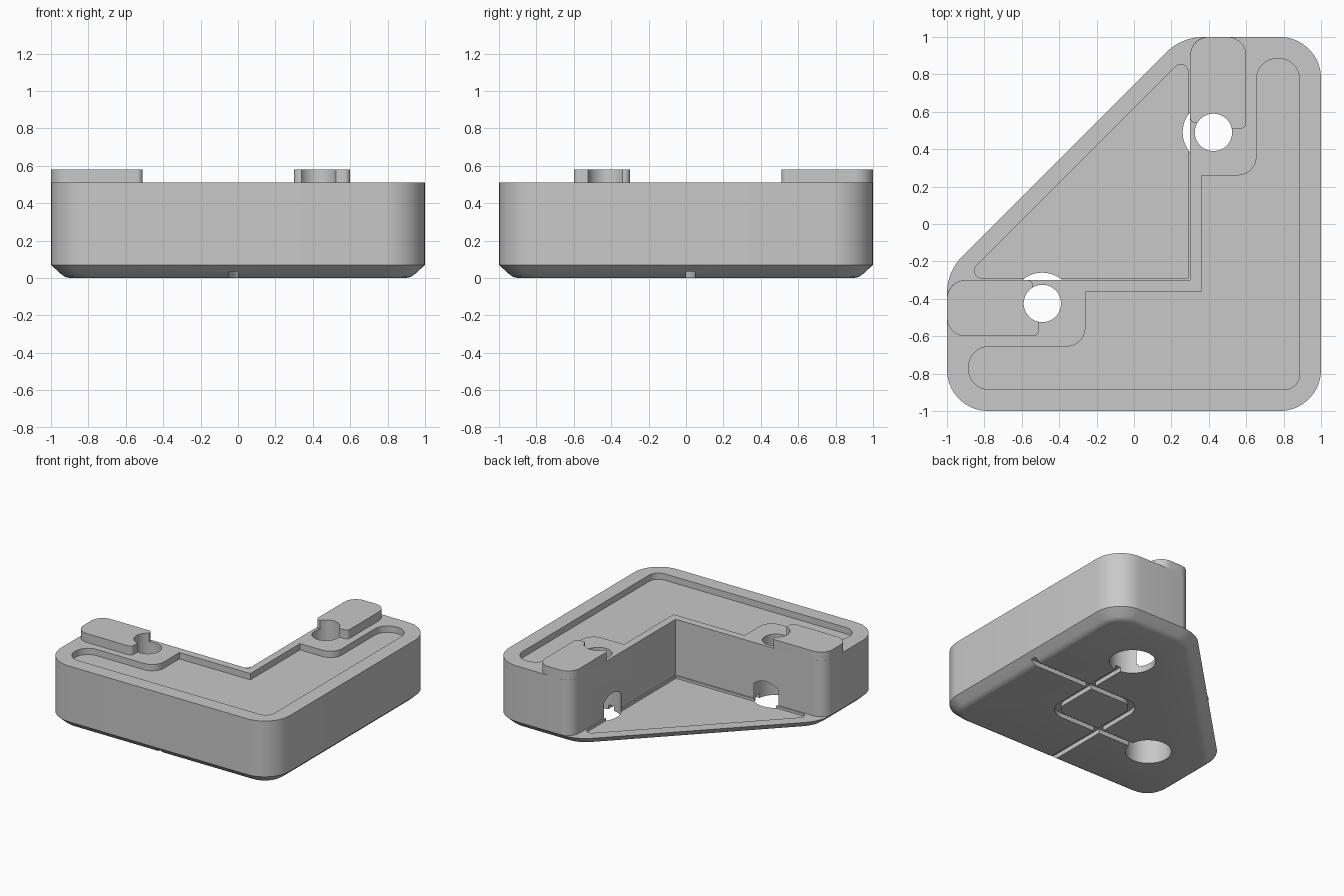
import bpy, bmesh, math
from mathutils import Vector

if "Cube" in bpy.data.objects:
    bpy.data.objects.remove(bpy.data.objects["Cube"])

TOP, PLATE = 0.51, 0.07
HOLES = [(-0.49, -0.425), (0.425, 0.49)]

grey = bpy.data.materials.new("plain grey")
grey.use_nodes = True
grey.diffuse_color = (0.58, 0.58, 0.58, 1)
grey.node_tree.nodes["Principled BSDF"].inputs["Base Color"].default_value = grey.diffuse_color


def swap(points):
    """Reflect across the diagonal y = -x, keeping the winding."""
    return [(-y, -x, *r) for x, y, *r in reversed(points)]


def rounded(corners, steps=10, closed=True):
    """Turn (x, y, radius) corners into a filleted 2D path."""
    path, n = [], len(corners)
    for i, (x, y, *r) in enumerate(corners):
        p = Vector((x, y))
        if not r or (not closed and i in (0, n - 1)):
            path.append(p)
            continue
        a = (Vector(corners[i - 1][:2]) - p).normalized()
        b = (Vector(corners[(i + 1) % n][:2]) - p).normalized()
        half = a.angle(b) / 2
        centre = p + (a + b).normalized() * r[0] / math.sin(half)
        u = p + a * r[0] / math.tan(half) - centre
        v = p + b * r[0] / math.tan(half) - centre
        sweep = math.pi - 2 * half
        for k in range(steps + 1):
            t = sweep * k / steps
            path.append(centre + (u * math.sin(sweep - t) + v * math.sin(t)) / math.sin(sweep))
    return path


def offset(path, d, closed=True):
    """Shift a path to its left by d, with mitred corners."""
    out, n = [], len(path)
    for i, p in enumerate(path):
        e1 = p - path[i - 1] if closed or i else path[1] - p
        e2 = path[(i + 1) % n] - p if closed or i < n - 1 else e1
        n1 = Vector((-e1.y, e1.x)).normalized()
        n2 = Vector((-e2.y, e2.x)).normalized()
        out.append(p + (n1 + n2) * d / (1 + n1.dot(n2)))
    return out


def loft(name, layers):
    """Solid through stacked (outline, z) layers with equal point counts."""
    bm = bmesh.new()
    rings = [[bm.verts.new((p[0], p[1], z)) for p in path] for path, z in layers]
    for lo, hi in zip(rings, rings[1:]):
        for i in range(len(lo)):
            j = (i + 1) % len(lo)
            bm.faces.new((lo[i], lo[j], hi[j], hi[i]))
    bm.faces.new(rings[0][::-1])
    bm.faces.new(rings[-1])
    bmesh.ops.recalc_face_normals(bm, faces=bm.faces)
    mesh = bpy.data.meshes.new(name)
    bm.to_mesh(mesh)
    bm.free()
    mesh.materials.append(grey)
    ob = bpy.data.objects.new(name, mesh)
    bpy.context.collection.objects.link(ob)
    return ob


def prism(name, path, z0, z1):
    return loft(name, [(path, z0), (path, z1)])


def circle(centre, r, n=48):
    return [Vector(centre) + Vector((math.cos(t), math.sin(t))) * r
            for t in (2 * math.pi * k / n for k in range(n))]


def activate(ob):
    bpy.ops.object.select_all(action='DESELECT')
    ob.select_set(True)
    bpy.context.view_layer.objects.active = ob


def cut(ob, cutter):
    activate(ob)
    mod = ob.modifiers.new("cut", 'BOOLEAN')
    mod.operation, mod.solver, mod.object = 'DIFFERENCE', 'EXACT', cutter
    bpy.ops.object.modifier_apply(modifier=mod.name)
    bpy.data.objects.remove(cutter)


# Corner body with a chamfered, softened underside
outline = rounded([(-1, -1, 0.22), (1, -1, 0.22), (1, 1, 0.22),
                   (0.255, 1, 0.28), (-1, -0.255, 0.28)])
body = loft("corner_body", [(offset(outline, d), z) for d, z in
            [(0.1, 0), (0.075, 0.006), (0.055, 0.02), (0, PLATE), (0, TOP)]])

# Open inner pocket that leaves two legs and a thin floor
pocket = [(0.3, -0.3), (0.3, 1.001, 0.1), (0.41, 1.001), (0.41, 1.5), (-1.5, 1.5),
          (-1.5, -0.41), (-1.001, -0.41), (-1.001, -0.3, 0.1)]
cut(body, prism("pocket", rounded(pocket), PLATE, 1))

# Shallow recess in the floor
floor = [(0.29, -0.29), (0.29, 0.91, 0.04), (-0.91, -0.29, 0.04)]
cut(body, prism("floor_recess", rounded(floor), 0.05, 0.3))

# Tray sunk into the top of the legs
half = [(-0.26, -0.36), (-0.26, -0.655, 0.1), (-0.885, -0.655, 0.112), (-0.885, -0.885, 0.112)]
tray = [(0.36, -0.36)] + half + [(0.885, -0.885, 0.08)] + swap(half)
cut(body, prism("tray", rounded(tray), TOP - 0.05, 1))

# Wire channels under the base
paths = [[(-0.025, -1.2), (-0.025, 0.025, 0.13), (1.2, 0.025)],
         [(-0.49, -0.425), (0.425, -0.425, 0.13), (0.425, 0.49)]]
for path in paths:
    line = rounded(path, closed=False)
    ribbon = offset(line, 0.024, False) + offset(line, -0.024, False)[::-1]
    cut(body, prism("channel", ribbon, -0.1, 0.035))

# Locating pegs on the leg ends
peg = [(-1, -0.6, 0.1), (-0.51, -0.6, 0.03), (-0.51, -0.45), (-0.54, -0.45),
       (-0.54, -0.3, 0.03), (-1, -0.3, 0.1)]
pegs = [prism("right_peg", rounded(peg), TOP, 0.58),
        prism("back_peg", rounded(swap(peg)), TOP, 0.58)]

# Stepped screw holes: wide below, tapering to a narrow bore
for centre, post in zip(HOLES, pegs):
    wide, bore = circle(centre, 0.165), circle(centre, 0.1)
    cut(body, loft("hole", [(wide, -0.1), (wide, 0.19), (bore, 0.255), (bore, 1)]))
    cut(post, prism("bore", bore, 0.3, 1))

for ob in [body] + pegs:
    activate(ob)
    bpy.ops.object.shade_smooth_by_angle(angle=math.radians(30))
